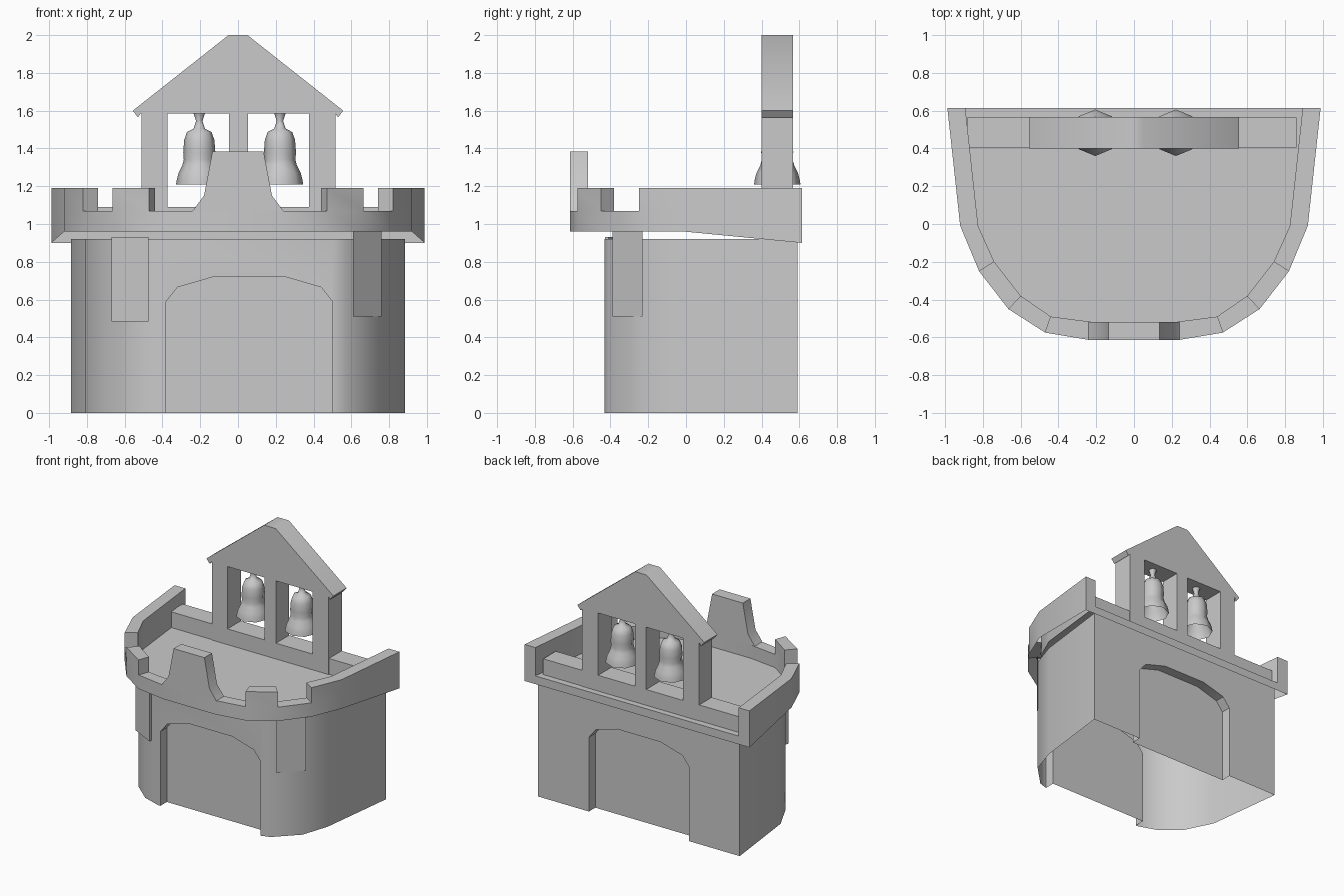
import bpy, bmesh, math

cube = bpy.data.objects.get("Cube")
if cube:
    bpy.data.objects.remove(cube, do_unlink=True)

stone = bpy.data.materials.new("stone grey")
stone.use_nodes = True
GREY = (0.59, 0.59, 0.59, 1)
stone.diffuse_color = GREY
stone.node_tree.nodes["Principled BSDF"].inputs["Base Color"].default_value = GREY


def finish(bm, name, angle=35):
    bmesh.ops.remove_doubles(bm, verts=bm.verts, dist=0.0005)
    bmesh.ops.recalc_face_normals(bm, faces=bm.faces)
    mesh = bpy.data.meshes.new(name)
    bm.to_mesh(mesh)
    bm.free()
    mesh.materials.append(stone)
    ob = bpy.data.objects.new(name, mesh)
    bpy.context.collection.objects.link(ob)
    smooth(ob, angle)
    return ob


def smooth(ob, angle):
    bpy.ops.object.select_all(action='DESELECT')
    ob.select_set(True)
    bpy.context.view_layer.objects.active = ob
    bpy.ops.object.shade_smooth_by_angle(angle=math.radians(angle))


def quad(bm, *pts):
    bm.faces.new([bm.verts.new(p) for p in pts])


def extrude(name, pts, lift, offset, angle=35):
    """Prism: lift maps each profile point to 3D, offset is the extrusion."""
    bm = bmesh.new()
    face = bm.faces.new([bm.verts.new(lift(*p)) for p in pts])
    out = bmesh.ops.extrude_face_region(bm, geom=[face])
    moved = [v for v in out["geom"] if isinstance(v, bmesh.types.BMVert)]
    bmesh.ops.translate(bm, verts=moved, vec=offset)
    return finish(bm, name, angle)


def upright(name, pts, y0, y1, angle=35):
    return extrude(name, pts, lambda x, z: (x, y0, z), (0, y1 - y0, 0), angle)


def block(name, x0, x1, y0, y1, z0, z1):
    return upright(name, [(x0, z0), (x1, z0), (x1, z1), (x0, z1)], y0, y1)


def mirrored(half):
    """Left half of an outline plus its mirror image, in order."""
    return half + [(-x, y) for x, y in reversed(half)]


# Gatehouse body: open shell with a shallow arched recess at front and back
BODY_TOP = 0.92
body_outline = [(0.885, 0.59), (0.81, -0.03), (0.74, -0.245), (0.575, -0.41),
                (0.505, -0.432), (-0.395, -0.432), (-0.55, -0.38), (-0.7, -0.25),
                (-0.81, -0.03), (-0.885, 0.59)]
body = extrude("gatehouse_body", body_outline,
               lambda x, y: (x, y, 0), (0, 0, BODY_TOP))
arch_half = [(0.44, -0.1), (0.44, 0.59), (0.38, 0.665), (0.19, 0.72)]
for cx, y0, y1 in [(0.06, -0.7, -0.35), (0, 0.51, 0.8)]:
    cutter = upright("arch_cutter", [(x + cx, z) for x, z in mirrored(arch_half)], y0, y1)
    mod = body.modifiers.new("recess", 'BOOLEAN')
    mod.operation = 'DIFFERENCE'
    mod.solver = 'EXACT'
    mod.object = cutter
    bpy.context.view_layer.objects.active = body
    bpy.ops.object.modifier_apply(modifier=mod.name)
    bpy.data.objects.remove(cutter, do_unlink=True)
bm = bmesh.new()
bm.from_mesh(body.data)
caps = [f for f in bm.faces
        if any(all(abs(v.co.z - z) < 0.001 for v in f.verts) for z in (0, BODY_TOP))]
bmesh.ops.delete(bm, geom=caps, context='FACES')
bm.to_mesh(body.data)
bm.free()
smooth(body, 35)

# Thin flat buttresses on the two front corners
extrude("left_buttress", [(0.61, -0.39), (0.76, -0.23), (0.748, -0.235), (0.61, -0.378)],
        lambda x, y: (x, y, 0.51), (0, 0, 0.45))
extrude("right_buttress", [(-0.475, -0.43), (-0.67, -0.33), (-0.66, -0.295),
                           (-0.55, -0.385), (-0.475, -0.41)],
        lambda x, y: (x, y, 0.485), (0, 0, 0.445))

# Parapet outline
outer = mirrored([(0.988, 0.615), (0.92, -0.01), (0.82, -0.25), (0.665, -0.45),
                  (0.47, -0.575), (0.23, -0.615)])
inner = mirrored([(0.893, 0.615), (0.825, -0.01), (0.74, -0.2), (0.6, -0.38),
                  (0.44, -0.49), (0.21, -0.52)])
LOW, HIGH, FLOOR = 1.07, 1.19, 0.965


def under(p):
    """Bottom rim is level in front and dips toward the back."""
    return 0.96 - 0.06 * max(0, p[1]) / 0.615


# Terrace floor as strips across the outline, with a rim along the back
bm = bmesh.new()
half = inner[:6]
for (xa, ya), (xb, yb) in zip(half, half[1:]):
    quad(bm, (xa, ya, FLOOR), (xb, yb, FLOOR), (-xb, yb, FLOOR), (-xa, ya, FLOOR))
x, y = half[0]
quad(bm, (x, y, under(half[0])), (-x, y, under(half[0])), (-x, y, FLOOR), (x, y, FLOOR))
finish(bm, "terrace_floor")

# Parapet shell, open underneath, with merlons on chosen segments
bm = bmesh.new()
merlons = {0, 1, 3, 7, 9, 10}
for i in range(len(outer) - 1):
    a, b, c, d = outer[i], outer[i + 1], inner[i + 1], inner[i]
    top = HIGH if i in merlons else LOW
    quad(bm, *[(*p, top) for p in (a, b, c, d)])
    quad(bm, (*a, under(a)), (*b, under(b)), (*b, LOW), (*a, LOW))
    quad(bm, (*c, FLOOR), (*d, FLOOR), (*d, LOW), (*c, LOW))
    if i in merlons:
        for p, q in ((a, b), (c, d)):
            quad(bm, (*p, LOW), (*q, LOW), (*q, HIGH), (*p, HIGH))
        for p, q, near in ((a, d, i - 1), (b, c, i + 1)):
            if near not in merlons:
                quad(bm, (*p, LOW), (*q, LOW), (*q, HIGH), (*p, HIGH))
for p, q in ((outer[0], inner[0]), (outer[-1], inner[-1])):
    quad(bm, (*p, under(p)), (*q, under(q)), (*q, LOW), (*p, LOW))
finish(bm, "parapet", 40)

# Tall flared merlon above the gate
upright("centre_merlon", mirrored([(0.24, LOW), (0.18, 1.15), (0.135, 1.385)]),
        -0.615, -0.52)

# Bell gable: low wall, three posts and a pitched head
Y0, Y1 = 0.4, 0.567
WALL_TOP = 1.09
block("bell_low_wall", -0.88, 0.86, Y0 + 0.006, Y1 - 0.004, FLOOR, WALL_TOP)
block("bell_frame_sill", -0.51, 0.515, Y0, Y1, FLOOR, WALL_TOP)
for name, x0, x1 in [("right_post", -0.51, -0.372), ("middle_post", -0.047, 0.053),
                     ("left_post", 0.375, 0.515)]:
    block(name, x0, x1, Y0, Y1, WALL_TOP, 1.585)
upright("gable_head", mirrored([(0.515, 1.585), (0.53, 1.565), (0.557, 1.6), (0.05, 2.0)]),
        Y0, Y1, 45)

# Two turned bells hanging in the openings, open at the mouth
bell_profile = [(0.03, 1.585), (0.017, 1.545), (0.03, 1.505), (0.065, 1.487), (0.08, 1.445),
                (0.085, 1.38), (0.082, 1.34), (0.09, 1.31), (0.11, 1.27), (0.119, 1.235),
                (0.123, 1.21)]
SIDES = 8
for name, cx in [("right_bell", -0.205), ("left_bell", 0.222)]:
    bm = bmesh.new()
    rings = []
    for r, z in bell_profile:
        turns = [2 * math.pi * k / SIDES for k in range(SIDES)]
        rings.append([bm.verts.new((cx + r * math.cos(t), 0.483 + r * math.sin(t), z))
                      for t in turns])
    for u, v in zip(rings, rings[1:]):
        for k in range(SIDES):
            n = (k + 1) % SIDES
            bm.faces.new((u[k], u[n], v[n], v[k]))
    bm.faces.new(rings[0])
    finish(bm, name, 60)
